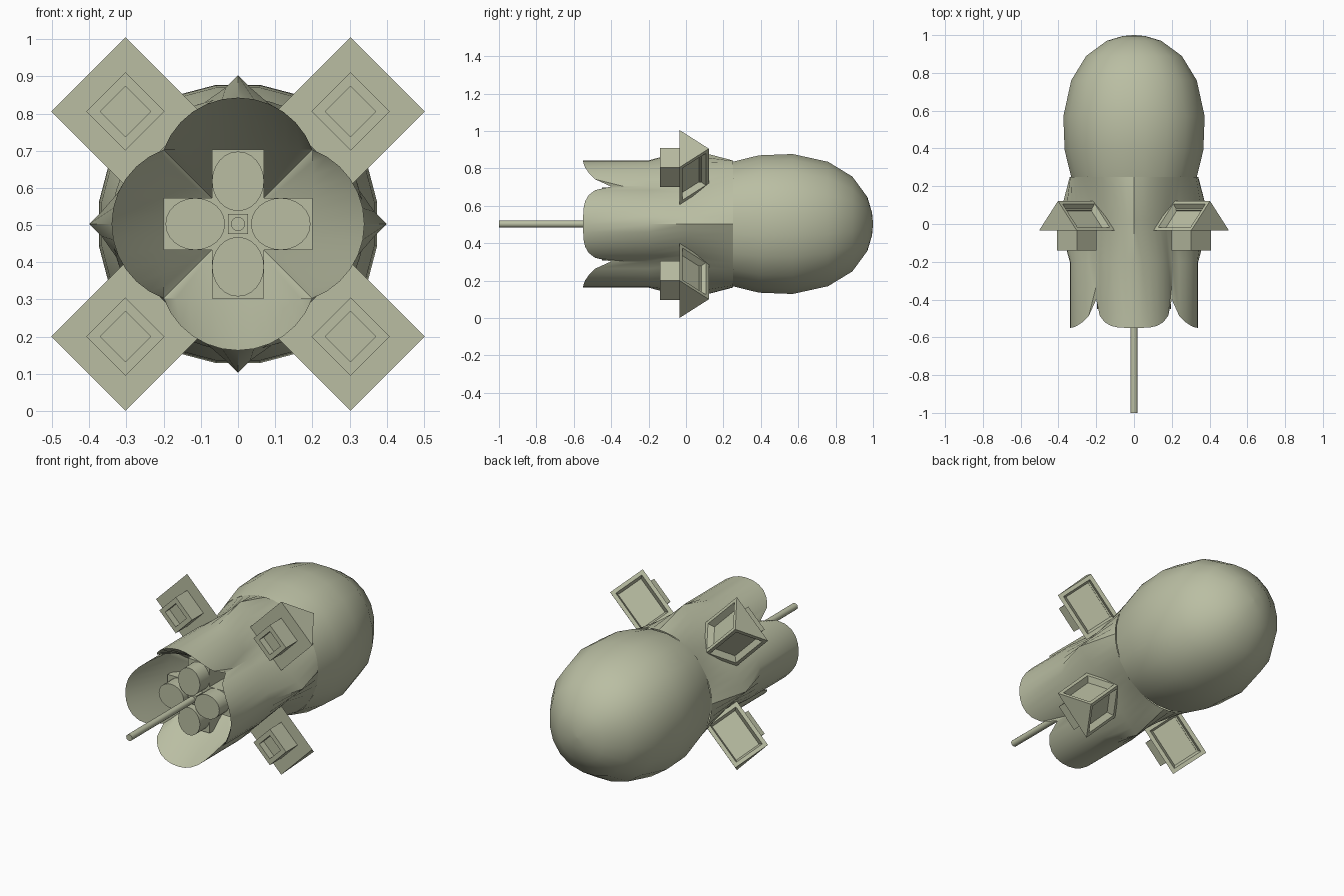
import bpy, bmesh, math
from mathutils import Vector

cube = bpy.data.objects.get("Cube")
if cube:
    bpy.data.objects.remove(cube)

C = 0.503       # height of the long axis
HALF = 0.2      # half width of each side of the hull
N = 12          # segments per hull side

hull_mat = bpy.data.materials.new("pale olive")
hull_mat.use_nodes = True
colour = (0.49, 0.515, 0.365, 1)
hull_mat.diffuse_color = colour
hull_mat.node_tree.nodes["Principled BSDF"].inputs["Base Color"].default_value = colour


def finish(name, bm, smooth=None):
    """Turn a bmesh into an object, optionally smooth below an angle."""
    bmesh.ops.recalc_face_normals(bm, faces=bm.faces[:])
    mesh = bpy.data.meshes.new(name)
    bm.to_mesh(mesh)
    bm.free()
    mesh.materials.append(hull_mat)
    if smooth:
        for p in mesh.polygons:
            p.use_smooth = True
        mesh.set_sharp_from_angle(angle=math.radians(smooth))
    ob = bpy.data.objects.new(name, mesh)
    bpy.context.collection.objects.link(ob)
    return ob


def place(out, side, y, angle):
    """Point at a distance out and sideways for a direction round the axis."""
    c, s = math.cos(angle), math.sin(angle)
    return Vector((out * c - side * s, y, C + out * s + side * c))


def loft(rings, cap_start=False, cap_end=False):
    bm = bmesh.new()
    loops = [[bm.verts.new(p) for p in ring] for ring in rings]
    for a, b in zip(loops, loops[1:]):
        for i in range(len(a)):
            j = (i + 1) % len(a)
            bm.faces.new((a[i], a[j], b[j], b[i]))
    if cap_start:
        bm.faces.new(loops[0])
    if cap_end:
        bm.faces.new(loops[-1])
    return bm


def box(name, x, z, y0, y1):
    rings = [[Vector((sx * x, y, C + sz * z)) for sx, sz in
              ((1, 1), (-1, 1), (-1, -1), (1, -1))] for y in (y0, y1)]
    return finish(name, loft(rings, True, True))


# Hull cross-sections: each returns (outward, sideways) for t in -1..1
def lobe(t):
    rise = 0.14
    r = (HALF ** 2 + rise ** 2) / (2 * rise)
    a = t * math.asin(HALF / r)
    return HALF + rise - r + r * math.cos(a), r * math.sin(a)


def diamond(t):
    return 2 * HALF - HALF * abs(t), HALF * t


def circle(t):
    a = t * math.pi / 4
    return 0.34 * math.cos(a), 0.34 * math.sin(a)


def square(size):
    return lambda t: (size, size * t)


def scallop(side):
    return -0.4 - 0.15 * math.sqrt(max(0, 1 - (side / HALF) ** 4))


def hull_ring(section, y):
    ring = []
    for k in range(4):
        for i in range(N):
            out, side = section(2 * i / N - 1)
            yy = scallop(side) if y is None else y
            ring.append(place(out, side, yy, k * math.pi / 2))
    return ring


# Hull: funnel, inner wall, scalloped rim, outer petals, ridged waist, neck
finish("hull", loft([
    hull_ring(square(0.05), -0.15),
    hull_ring(square(HALF), -0.33),
    hull_ring(lobe, None),
    hull_ring(lobe, -0.2),
    hull_ring(diamond, 0.02),
    hull_ring(circle, 0.25)], cap_start=True), 35)

# Rear dome: slightly squared rings along a profile
profile = [(0.25, 0.335), (0.39, 0.37), (0.57, 0.377), (0.76, 0.335),
           (0.89, 0.255), (0.97, 0.145), (0.995, 0.06)]


def dome_ring(y, r, n=20):
    pts = []
    for i in range(n):
        a = 2 * math.pi * (i + 0.5) / n
        c, s = math.cos(a), math.sin(a)
        k = r / (abs(c) ** 2.2 + abs(s) ** 2.2) ** (1 / 2.2)
        pts.append(Vector((k * c, y, C + k * s)))
    return pts


finish("rear_dome", loft([dome_ring(y, r) for y, r in profile]
                         + [dome_ring(1.0, 0.005)], True, True), 40)

# Cross beams inside the mouth
box("beam_across", HALF, 0.07, -0.36, -0.16)
box("beam_upright", 0.07, HALF, -0.36, -0.16)

# Oval emitters around the axis
for k in range(4):
    rings = []
    for y in (-0.45, -0.3):
        rings.append([place(0.115 + 0.08 * math.cos(a), 0.07 * math.sin(a), y, k * math.pi / 2)
                      for a in (2 * math.pi * i / 24 for i in range(24))])
    finish("emitter_%d" % (k + 1), loft(rings, True, True), 40)

# Probe and its square collar
box("probe_collar", 0.027, 0.027, -0.42, -0.2)
rod = [[place(0.019 * math.cos(a), 0.019 * math.sin(a), y, 0)
        for a in (2 * math.pi * i / 12 for i in range(12))] for y in (-1.0, -0.3)]
finish("probe", loft(rod, True, True), 40)


# Wedge pods on the four diagonals, with recessed slopes and a front block
def recess(bm, faces, rim, taper, depth):
    bmesh.ops.recalc_face_normals(bm, faces=bm.faces[:])
    bmesh.ops.inset_individual(bm, faces=faces, thickness=rim)
    bmesh.ops.inset_individual(bm, faces=faces, thickness=taper, depth=-depth)


PODR, W = 0.428, HALF / math.sqrt(2)
for k in range(4):
    ang = math.pi / 4 + k * math.pi / 2
    bm = bmesh.new()
    ends = []
    for out in (PODR - W, PODR + W):
        ends.append([bm.verts.new(place(out, s, y, ang))
                     for s, y in ((-W, -0.035), (0, 0.122), (W, -0.035))])
    a, b = ends
    bm.faces.new(a)
    bm.faces.new(b)
    bm.faces.new((a[0], a[2], b[2], b[0]))
    slopes = [bm.faces.new((a[i], a[i + 1], b[i + 1], b[i])) for i in (0, 1)]
    recess(bm, slopes, 0.03, 0.016, 0.035)
    finish("pod_%d" % (k + 1), bm)

    w = W * 0.525
    rings = [[place(PODR + p * w, q * w, y, ang) for p, q in
              ((1, 1), (-1, 1), (-1, -1), (1, -1))] for y in (-0.14, -0.03)]
    bm = loft(rings, True, True)
    front = min(bm.faces, key=lambda f: f.calc_center_median().y)
    recess(bm, [front], w * 0.5, 0.0, 0.04)
    finish("pod_block_%d" % (k + 1), bm)
